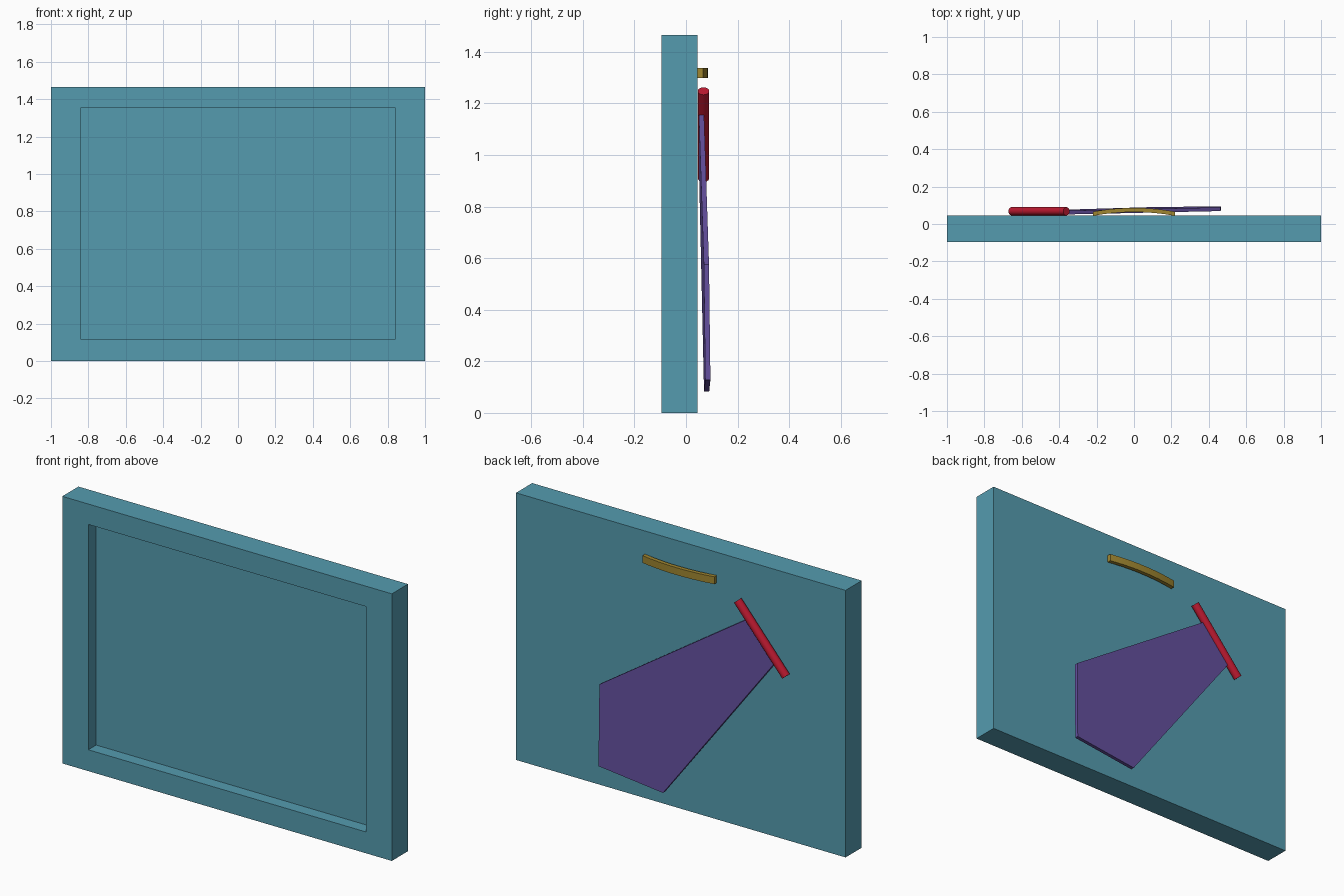
import bpy, bmesh, math
from mathutils import Vector

if "Cube" in bpy.data.objects:
    bpy.data.objects.remove(bpy.data.objects["Cube"])


def finish(name, bm, color, smooth=False):
    bmesh.ops.recalc_face_normals(bm, faces=bm.faces)
    me = bpy.data.meshes.new(name)
    bm.to_mesh(me)
    bm.free()
    ob = bpy.data.objects.new(name, me)
    bpy.context.collection.objects.link(ob)
    mat = bpy.data.materials.new(name + "_colour")
    mat.diffuse_color = (*color, 1)
    mat.use_nodes = True
    mat.node_tree.nodes["Principled BSDF"].inputs["Base Color"].default_value = mat.diffuse_color
    me.materials.append(mat)
    if smooth:
        bpy.ops.object.select_all(action='DESELECT')
        ob.select_set(True)
        bpy.context.view_layer.objects.active = ob
        bpy.ops.object.shade_smooth_by_angle(angle=math.radians(30))
    return ob


def prism(points, offset):
    """Extrude a planar outline along an offset vector."""
    bm = bmesh.new()
    face = bm.faces.new([bm.verts.new(p) for p in points])
    ext = bmesh.ops.extrude_face_region(bm, geom=[face], use_keep_orig=True)
    moved = [g for g in ext["geom"] if isinstance(g, bmesh.types.BMVert)]
    bmesh.ops.translate(bm, verts=moved, vec=offset)
    return bm


# Picture frame: slab with a recessed front
FRONT, FLOOR, BACK = -0.095, -0.027, 0.045
bm = bmesh.new()


def ring(x, z0, z1, y):
    return [bm.verts.new((a, y, b)) for a, b in ((-x, z0), (x, z0), (x, z1), (-x, z1))]


rings = [ring(1, 0, 1.465, BACK), ring(1, 0, 1.465, FRONT),
         ring(0.842, 0.117, 1.353, FRONT), ring(0.842, 0.117, 1.353, FLOOR)]
for a, b in zip(rings, rings[1:]):
    for i in range(4):
        j = (i + 1) % 4
        bm.faces.new((a[i], a[j], b[j], b[i]))
bm.faces.new(rings[0])
bm.faces.new(rings[-1])
finish("frame", bm, (0.09, 0.33, 0.43))

# Stand leg: flat five-sided plate leaning away from its hinge
down = Vector((0.75, -0.66))
top = Vector((-0.413, 1.156))
outline = [(-0.413, 1.156), (0.463, 0.575), (0.465, 0.128), (0.077, 0.083), (-0.589, 0.967)]
pts = [(x, 0.05 + 0.0185 * (Vector((x, z)) - top).dot(down), z) for x, z in outline]
finish("stand_leg", prism(pts, (0, 0.02, 0)), (0.13, 0.08, 0.35))

# Hinge rod along the top of the leg
a, b = Vector((-0.6545, 0.068, 0.91)), Vector((-0.3615, 0.068, 1.248))
bm = bmesh.new()
bmesh.ops.create_cone(bm, cap_ends=True, segments=32, radius1=0.022, radius2=0.022,
                      depth=(b - a).length)
rot = (b - a).to_track_quat('Z', 'Y').to_matrix().to_4x4()
rot.translation = (a + b) / 2
bm.transform(rot)
finish("hinge_rod", bm, (0.5, 0.01, 0.03), True)

# Hanger: shallow bowed strip
N, HALF, RISE, THICK = 10, 0.218, 0.02, 0.022
bow = [(HALF * (2 * i / N - 1), 0.044 + RISE * (1 - (2 * i / N - 1) ** 2)) for i in range(N + 1)]
section = [(x, y, 1.298) for x, y in bow] + [(x, y + THICK, 1.298) for x, y in reversed(bow)]
finish("hanger", prism(section, (0, 0, 0.04)), (0.35, 0.24, 0.03), True)
